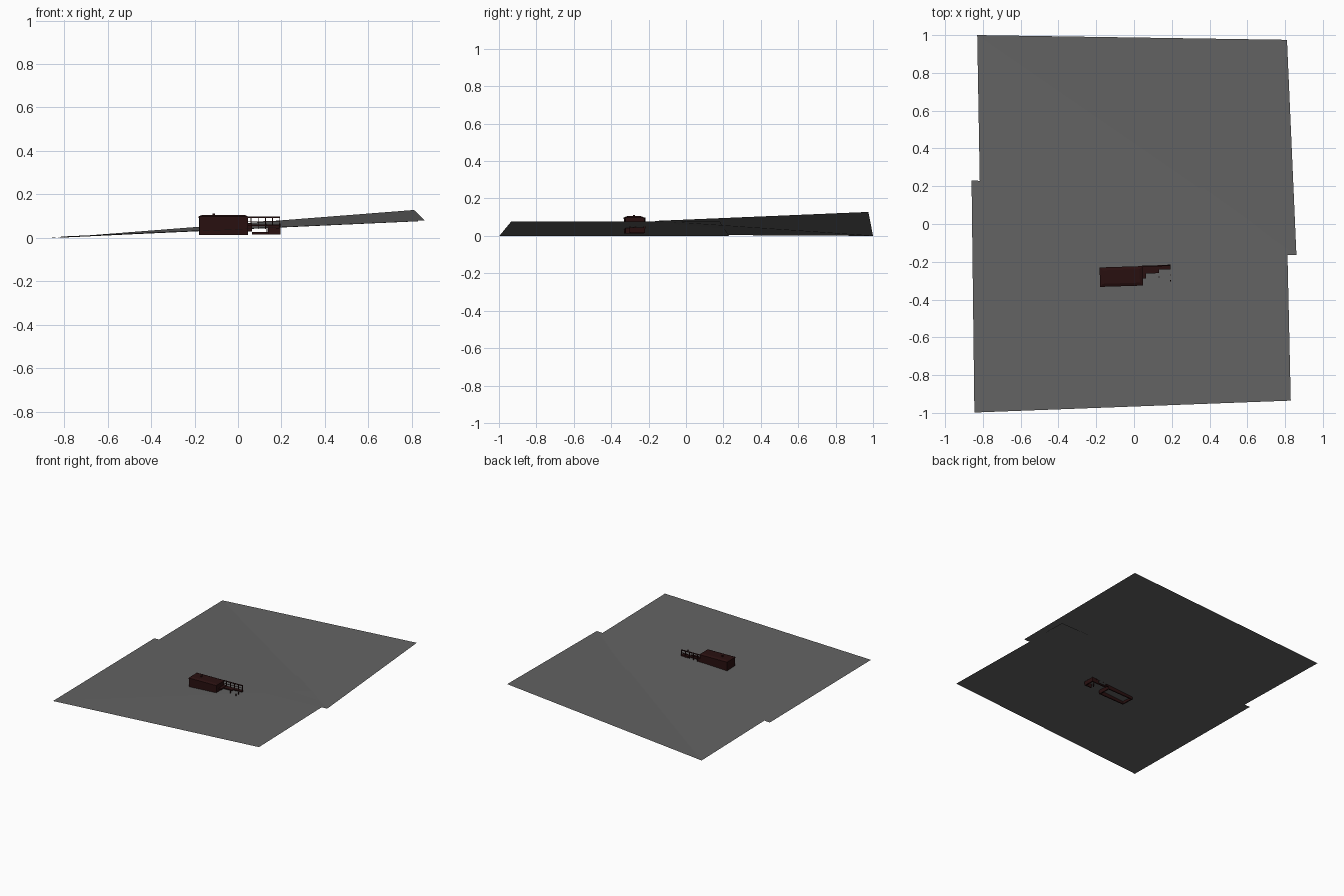
import bpy, bmesh, math
from mathutils import Matrix

if "Cube" in bpy.data.objects:
    bpy.data.objects.remove(bpy.data.objects["Cube"])


def material(name, rgb):
    m = bpy.data.materials.new(name)
    m.diffuse_color = (*rgb, 1)
    m.use_nodes = True
    m.node_tree.nodes["Principled BSDF"].inputs["Base Color"].default_value = m.diffuse_color
    return m


GREY = material("ground_grey", (0.125, 0.125, 0.125))
BROWN = material("dark_red_brown", (0.022, 0.005, 0.005))


def finish(name, bm, mat):
    me = bpy.data.meshes.new(name)
    bm.to_mesh(me)
    bm.free()
    me.materials.append(mat)
    ob = bpy.data.objects.new(name, me)
    bpy.context.collection.objects.link(ob)
    return ob


def sheet(name, pts, tris):
    bm = bmesh.new()
    v = [bm.verts.new(p) for p in pts]
    for t in tris:
        bm.faces.new([v[i] for i in t])
    finish(name, bm, GREY)


# the house stands slightly turned about its left corner
TURN = (Matrix.Translation((-0.18, -0.28, 0)) @ Matrix.Rotation(math.radians(1.8), 4, 'Z')
        @ Matrix.Translation((0.18, 0.28, 0)))


def boxes(name, spans):
    # each span: x0, x1, y0, y1, z0, z1
    bm = bmesh.new()
    for x0, x1, y0, y1, z0, z1 in spans:
        m = (TURN @ Matrix.Translation(((x0 + x1) / 2, (y0 + y1) / 2, (z0 + z1) / 2))
             @ Matrix.Diagonal((x1 - x0, y1 - y0, z1 - z0, 1)))
        bmesh.ops.create_cube(bm, size=1, matrix=m)
    return finish(name, bm, BROWN)


# two overlapping sloping ground sheets
sheet("back_ground", [(-0.83, 1, 0), (-0.81, -0.15, 0.006), (0.86, -0.165, 0.08), (0.81, 0.975, 0.128)],
      [(0, 1, 2), (0, 2, 3)])
sheet("front_ground", [(-0.845, -0.998, 0), (0.83, -0.935, 0.076), (0.805, 0.18, 0.078), (-0.86, 0.23, 0)],
      [(0, 1, 2), (0, 2, 3)])

# house walls, open at the bottom
X0, X1, Y0, Y1 = -0.179, 0.044, -0.331, -0.232
T = 0.008
boxes("house_walls", [
    (X0, X1, Y0, Y0 + T, 0.013, 0.092), (X0, X1, Y1 - T, Y1, 0.013, 0.092),
    (X0, X0 + T, Y0 + T, Y1 - T, 0.013, 0.092), (X1 - T, X1, Y0 + T, Y1 - T, 0.013, 0.092)])

# low roof with sloped rim
bm = bmesh.new()
rings = []
for inset, z in ((-0.002, 0.090), (-0.002, 0.098), (0.014, 0.105)):
    rings.append([bm.verts.new(TURN @ Matrix.Translation((x, y, z)).to_translation()) for x, y in (
        (X0 + inset, Y0 + inset), (X1 - inset, Y0 + inset),
        (X1 - inset, Y1 - inset), (X0 + inset, Y1 - inset))])
for a, b in zip(rings, rings[1:]):
    for i in range(4):
        j = (i + 1) % 4
        bm.faces.new((a[i], a[j], b[j], b[i]))
bm.faces.new(rings[-1])
bm.faces.new(rings[0][::-1])
finish("house_roof", bm, BROWN)
boxes("roof_vent", [(-0.117, -0.107, -0.285, -0.275, 0.103, 0.112)])

# stepped deck beside the house
boxes("deck", [(0.044, 0.064, -0.295, -0.232, 0.055, 0.066),
               (0.064, 0.134, -0.270, -0.232, 0.055, 0.062),
               (0.134, 0.195, -0.252, -0.227, 0.055, 0.061)])

# deck posts and railing
posts = [(0.062 + 0.033 * i, -0.231) for i in range(5)]
boxes("rail_posts", [(x - 0.002, x + 0.002, y - 0.002, y + 0.002, 0.04, 0.096) for x, y in posts])
boxes("handrail", [(0.044, 0.195, -0.234, -0.228, 0.092, 0.098),
                   (0.044, 0.195, -0.232, -0.230, 0.074, 0.077)])
boxes("stair_posts", [(x - 0.002, x + 0.002, y - 0.003, y + 0.003, 0.02, 0.066)
                      for x, y in ((0.132, -0.29), (0.192, -0.312), (0.192, -0.282))])

# deck footing below the slope
boxes("deck_footing", [(0.044, 0.066, -0.24, -0.232, 0.03, 0.056),
                       (0.066, 0.14, -0.24, -0.232, 0.016, 0.026),
                       (0.138, 0.195, -0.24, -0.232, 0.016, 0.056),
                       (0.187, 0.195, -0.312, -0.24, 0.016, 0.046),
                       (0.138, 0.187, -0.312, -0.304, 0.016, 0.044)])
